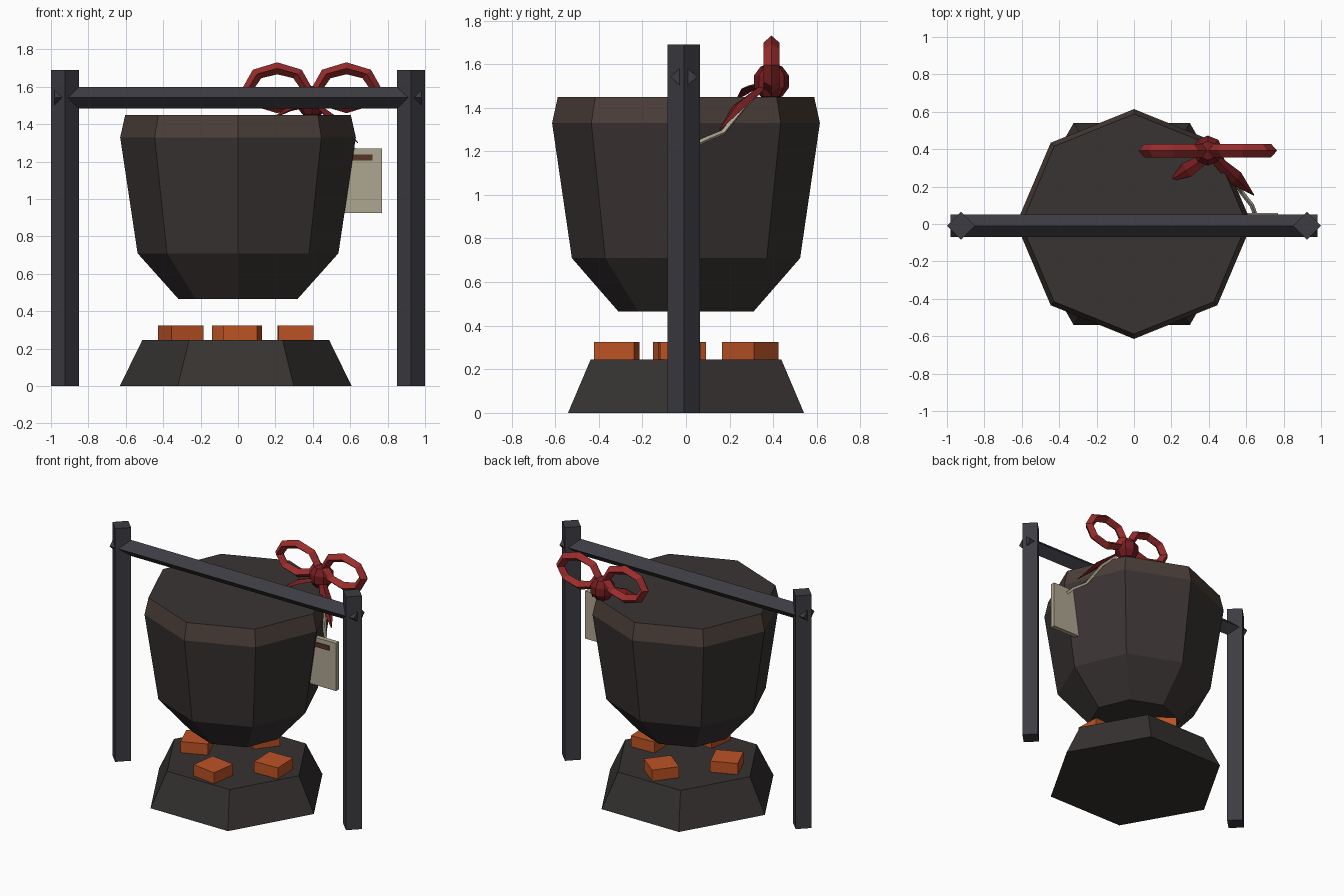
import bpy, bmesh
from math import sin, cos, pi, radians
from mathutils import Vector

if "Cube" in bpy.data.objects:
    bpy.data.objects.remove(bpy.data.objects["Cube"])


def material(name, rgb):
    m = bpy.data.materials.new(name)
    m.diffuse_color = (*rgb, 1)
    m.use_nodes = True
    m.node_tree.nodes["Principled BSDF"].inputs["Base Color"].default_value = m.diffuse_color
    return m


SOOT = material("soot", (0.042, 0.034, 0.033))
RIM = material("rim_brown", (0.07, 0.048, 0.04))
STONE = material("dark_stone", (0.036, 0.032, 0.03))
IRON = material("iron", (0.045, 0.045, 0.055))
EMBER = material("ember", (0.5, 0.085, 0.018))
RED = material("ribbon_red", (0.32, 0.025, 0.025))
DARK_RED = material("ribbon_dark", (0.17, 0.012, 0.015))
PAPER = material("paper", (0.42, 0.38, 0.28))
BROWN = material("slot_brown", (0.09, 0.035, 0.02))


def finish(name, bm, *mats):
    bmesh.ops.recalc_face_normals(bm, faces=bm.faces[:])
    me = bpy.data.meshes.new(name)
    bm.to_mesh(me)
    bm.free()
    ob = bpy.data.objects.new(name, me)
    bpy.context.collection.objects.link(ob)
    for m in mats:
        me.materials.append(m)
    return ob


def loft(name, rings, *mats, mat_of_band=None):
    """Closed skin over a list of equal-length point rings."""
    bm = bmesh.new()
    vs = [[bm.verts.new(p) for p in ring] for ring in rings]
    n = len(vs[0])
    for k, (a, b) in enumerate(zip(vs, vs[1:])):
        for i in range(n):
            j = (i + 1) % n
            f = bm.faces.new((a[i], a[j], b[j], b[i]))
            if mat_of_band:
                f.material_index = mat_of_band[k]
    bm.faces.new(vs[0])
    bm.faces.new(vs[-1])
    return finish(name, bm, *mats)


def ring(n, rx, ry, z, cx=0, cy=0):
    return [(cx + rx * cos(2 * pi * i / n), cy + ry * sin(2 * pi * i / n), z) for i in range(n)]


def sweep(name, path, sizes, mat, up=(0, 0, 1)):
    """Diamond section (half width, half thickness) along a path."""
    pts = [Vector(p) for p in path]
    rings = []
    for i, p in enumerate(pts):
        d = (pts[min(i + 1, len(pts) - 1)] - pts[max(i - 1, 0)]).normalized()
        side = d.cross(Vector(up)).normalized()
        top = side.cross(d)
        w, t = sizes[i]
        rings.append([p + side * w, p + top * t, p - side * w, p - top * t])
    return loft(name, rings, mat)


def box(name, center, size, mat, rot=0):
    bm = bmesh.new()
    bmesh.ops.create_cube(bm, size=1)
    bmesh.ops.scale(bm, vec=size, verts=bm.verts[:])
    ob = finish(name, bm, mat)
    ob.location = center
    ob.rotation_euler.z = radians(rot)
    return ob


# Cauldron with a sloped rim and closed top
profile = [(0.318, 0.465), (0.537, 0.71), (0.63, 1.33), (0.603, 1.45)]
loft("cauldron", [ring(8, r, r * 0.975, z) for r, z in profile], SOOT, RIM, mat_of_band=[0, 0, 1])

# Hexagonal hearth
loft("hearth", [ring(6, 0.62, 0.625, 0, -0.012), ring(6, 0.5, 0.505, 0.245, -0.012)], STONE)

# Glowing coals
for i, (x, y, rot) in enumerate([(0.307, -0.03, 2), (-0.01, 0.295, 52), (-0.307, -0.03, 23), (0.024, -0.317, -8)]):
    box(f"coal_{i + 1}", (x, y, 0.275), (0.185, 0.185, 0.1), EMBER, rot)

# Frame: two diamond posts and a crossbar
for s, side in ((-1, "left"), (1, "right")):
    loft(f"{side}_post", [ring(4, 0.075, 0.075, z, s * 0.925, -0.01) for z in (0, 1.69)], IRON)
sweep("crossbar", [(-0.98, -0.01, 1.542), (0.98, -0.01, 1.542)], [(0.06, 0.058)] * 2, IRON)

# Bow: two ring loops, knot and two tails
for cx, side in ((0.21, "left"), (0.58, "right")):
    bm = bmesh.new()
    band = []
    for i in range(8):
        a = 2 * pi * i / 8
        c, s = cos(a), sin(a)
        band.append([bm.verts.new((cx + (0.153 + u) * c, 0.392 + v, 1.595 + (0.104 + u) * s))
                     for u, v in ((0.032, 0), (0, 0.036), (-0.032, 0), (0, -0.036))])
    for i in range(8):
        a, b = band[i], band[(i + 1) % 8]
        for j in range(4):
            k = (j + 1) % 4
            bm.faces.new((a[j], a[k], b[k], b[j]))
    finish(f"{side}_bow_loop", bm, RED)

bm = bmesh.new()
bmesh.ops.create_uvsphere(bm, u_segments=8, v_segments=5, radius=0.085)
finish("bow_knot", bm, DARK_RED).location = (0.395, 0.392, 1.52)

knot = Vector((0.41, 0.37, 1.51))
for tip, side in (((0.19, 0.23, 1.435), "left"), ((0.64, 0.155, 1.30), "right")):
    tip = Vector(tip)
    mid = knot.lerp(tip, 0.58) + Vector((0, 0, 0.02))
    sweep(f"{side}_bow_tail", [knot, mid, tip], [(0.022, 0.012), (0.042, 0.016), (0.003, 0.003)], DARK_RED)

# Paper tag on a string
sweep("tag_string", [(0.42, 0.36, 1.5), (0.515, 0.27, 1.41), (0.575, 0.17, 1.287), (0.63, 0.1, 1.258), (0.65, 0.045, 1.232)],
      [(0.012, 0.012)] * 5, PAPER)
box("tag", (0.65, 0.04, 1.098), (0.24, 0.035, 0.345), PAPER)
box("tag_slot", (0.65, 0.021, 1.223), (0.136, 0.012, 0.032), BROWN)
